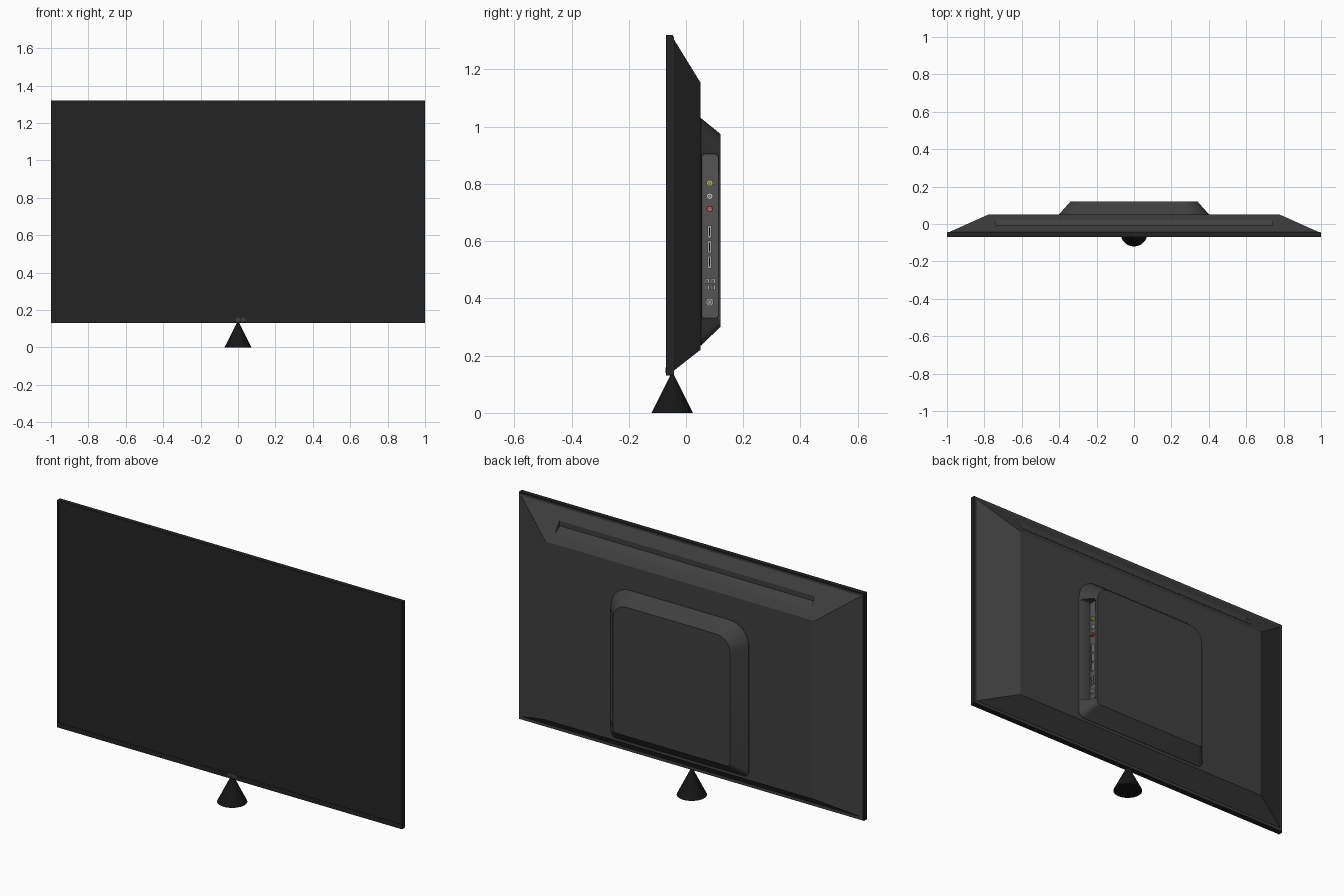
import bpy, bmesh, math
from mathutils import Matrix, Vector

if "Cube" in bpy.data.objects:
    bpy.data.objects.remove(bpy.data.objects["Cube"])


def material(name, rgb):
    m = bpy.data.materials.new(name)
    m.diffuse_color = (*rgb, 1)
    m.use_nodes = True
    m.node_tree.nodes["Principled BSDF"].inputs["Base Color"].default_value = m.diffuse_color
    return m


BLACK = material("black", (0.008, 0.008, 0.008))
SCREEN = material("screen_dark", (0.017, 0.017, 0.017))
SHELL = material("shell_grey", (0.05, 0.05, 0.05))
PORT = material("port_grey", (0.09, 0.09, 0.09))
METAL = material("metal", (0.4, 0.4, 0.4))
COLOURS = {"yellow": (0.5, 0.5, 0.03), "white": (0.6, 0.6, 0.6), "red": (0.5, 0.03, 0.02)}


def finish(name, bm, mat, smooth=True):
    bmesh.ops.recalc_face_normals(bm, faces=bm.faces)
    me = bpy.data.meshes.new(name)
    bm.to_mesh(me)
    bm.free()
    ob = bpy.data.objects.new(name, me)
    bpy.context.collection.objects.link(ob)
    if mat:
        me.materials.append(mat)
    if smooth:
        for o in bpy.context.selected_objects:
            o.select_set(False)
        ob.select_set(True)
        bpy.context.view_layer.objects.active = ob
        bpy.ops.object.shade_smooth_by_angle(angle=math.radians(30))
    return ob


def loft(name, loops, mat, closed=False, smooth=True):
    """Skin equal-length loops; cap the ends, or join last to first."""
    bm = bmesh.new()
    rings = [[bm.verts.new(p) for p in lp] for lp in loops]
    n = len(rings[0])
    pairs = list(zip(rings, rings[1:])) + ([(rings[-1], rings[0])] if closed else [])
    for a, b in pairs:
        for i in range(n):
            bm.faces.new((a[i], a[(i + 1) % n], b[(i + 1) % n], b[i]))
    if not closed:
        bm.faces.new(rings[0])
        bm.faces.new(rings[-1])
    return finish(name, bm, mat, smooth)


def rounded(u0, u1, v0, v1, r_top, r_bot, seg=8):
    """Rounded rectangle with separate top and bottom corner radii."""
    pts = []
    for cu, cv, r, start in ((u1 - r_top, v1 - r_top, r_top, 0), (u0 + r_top, v1 - r_top, r_top, 90),
                             (u0 + r_bot, v0 + r_bot, r_bot, 180), (u1 - r_bot, v0 + r_bot, r_bot, 270)):
        for i in range(seg + 1):
            a = math.radians(start + 90 * i / seg)
            pts.append((cu + r * math.cos(a), cv + r * math.sin(a)))
    return pts


def rect(x, z0, z1, y):
    return [(-x, y, z0), (x, y, z0), (x, y, z1), (-x, y, z1)]


def box(name, lo, hi, mat):
    bm = bmesh.new()
    lo, hi = Vector(lo), Vector(hi)
    m = Matrix.Translation((lo + hi) / 2) @ Matrix.Diagonal((*(hi - lo), 1))
    bmesh.ops.create_cube(bm, size=1, matrix=m)
    return finish(name, bm, mat, False)


def cut(target, cutter):
    mod = target.modifiers.new("cut", "BOOLEAN")
    mod.operation, mod.solver, mod.object = "DIFFERENCE", "EXACT", cutter
    cutter.hide_render = True
    bpy.context.view_layer.objects.active = target
    bpy.ops.object.modifier_apply(modifier=mod.name)
    bpy.data.objects.remove(cutter)


def ring(name, x, y, z, length, outer, inner, mat):
    """Tube pointing along +x with a recessed centre."""
    def circle(xx, r):
        return [(xx, y + r * math.cos(t * math.tau / 20), z + r * math.sin(t * math.tau / 20)) for t in range(20)]
    return loft(name, [circle(x, outer), circle(x + length, outer), circle(x + length, inner),
                       circle(x + length * 0.3, inner)], mat)


def socket(name, x, y, z, w, h, length, wall, mat):
    """Rectangular open socket facing +x with a contact tongue."""
    def r(xx, e):
        return [(xx, y - w / 2 + e, z - h / 2 + e), (xx, y + w / 2 - e, z - h / 2 + e),
                (xx, y + w / 2 - e, z + h / 2 - e), (xx, y - w / 2 + e, z + h / 2 - e)]
    loft(name, [r(x, 0), r(x + length, 0), r(x + length, wall), r(x + length * 0.2, wall)], mat, smooth=False)
    box(name + "_tongue", (x, y - w * 0.1, z - h * 0.35), (x + length * 0.8, y + w * 0.1, z + h * 0.35), BLACK)


# front frame and display
loft("front_frame", [rect(1, 0.13, 1.32, -0.046), rect(1, 0.13, 1.32, -0.07),
                     rect(0.99, 0.155, 1.31, -0.07), rect(0.99, 0.155, 1.31, -0.067)], SCREEN, smooth=False)
box("display_panel", (-0.99, -0.068, 0.155), (0.99, -0.06, 1.31), SCREEN)
for i, x in enumerate((0.0, 0.028)):
    box(f"sensor_window_{i}", (x - 0.012, -0.0715, 0.14), (x + 0.012, -0.069, 0.158), SHELL)

# tapered back shell with vent recess
shell = loft("back_shell", [rect(0.996, 0.134, 1.316, -0.047), rect(0.996, 0.134, 1.316, -0.042),
                            rect(0.985, 0.148, 1.305, -0.042), rect(0.78, 0.22, 1.155, 0.05)], SHELL, smooth=False)
vent = [(-0.008, 1.28), (-0.010, 1.224), (0.025, 1.196), (0.04, 1.185), (0.07, 1.28)]
cut(shell, loft("vent_cutter", [[(x, y, z) for y, z in vent] for x in (-0.74, 0.74)], None, smooth=False))

# electronics housing with rounded upper corners
base = rounded(-0.40, 0.40, 0.235, 1.03, 0.11, 0.03)
top = rounded(-0.34, 0.34, 0.30, 0.975, 0.08, 0.02)
housing = loft("electronics_housing", [[(x, y, z) for x, z in lp] for lp, y in
                                       ((base, 0.045), (base, 0.052), (top, 0.12))], SHELL)
bay = rounded(0.056, 0.113, 0.33, 0.905, 0.01, 0.01, 4)
cut(housing, loft("port_bay_cutter", [[(x, y, z) for y, z in bay] for x in (0.332, 0.5)], None))

# connector plate and ports in the side bay
FX = 0.331
plate = rounded(0.058, 0.111, 0.335, 0.90, 0.008, 0.008, 4)
loft("connector_plate", [[(x, y, z) for y, z in plate] for x in (FX, FX + 0.004)], PORT)
FX += 0.003
for (colour, rgb), z in zip(COLOURS.items(), (0.803, 0.757, 0.712)):
    ring(f"{colour}_audio_video_jack", FX, 0.083, z, 0.012, 0.011, 0.006, material(colour, rgb))
    ring(f"{colour}_jack_core", FX, 0.083, z, 0.017, 0.006, 0.003, METAL)
for i, z in enumerate((0.633, 0.58, 0.527)):
    socket(f"video_socket_{i}", FX, 0.082, z, 0.013, 0.044, 0.012, 0.002, METAL)
for i, z in enumerate((0.46, 0.438)):
    for j, y in enumerate((0.074, 0.095)):
        socket(f"data_socket_{i}_{j}", FX, y, z, 0.016, 0.018, 0.01, 0.002, METAL)
ring("aerial_socket_nut", FX, 0.083, 0.387, 0.008, 0.014, 0.009, METAL)
ring("aerial_socket", FX, 0.083, 0.387, 0.017, 0.009, 0.004, METAL)

# cone stand
bm = bmesh.new()
bmesh.ops.create_cone(bm, cap_ends=True, segments=32, radius1=0.072, radius2=0.0, depth=0.145,
                      matrix=Matrix.Translation((0, -0.048, 0.0725)))
finish("cone_stand", bm, BLACK, False)
